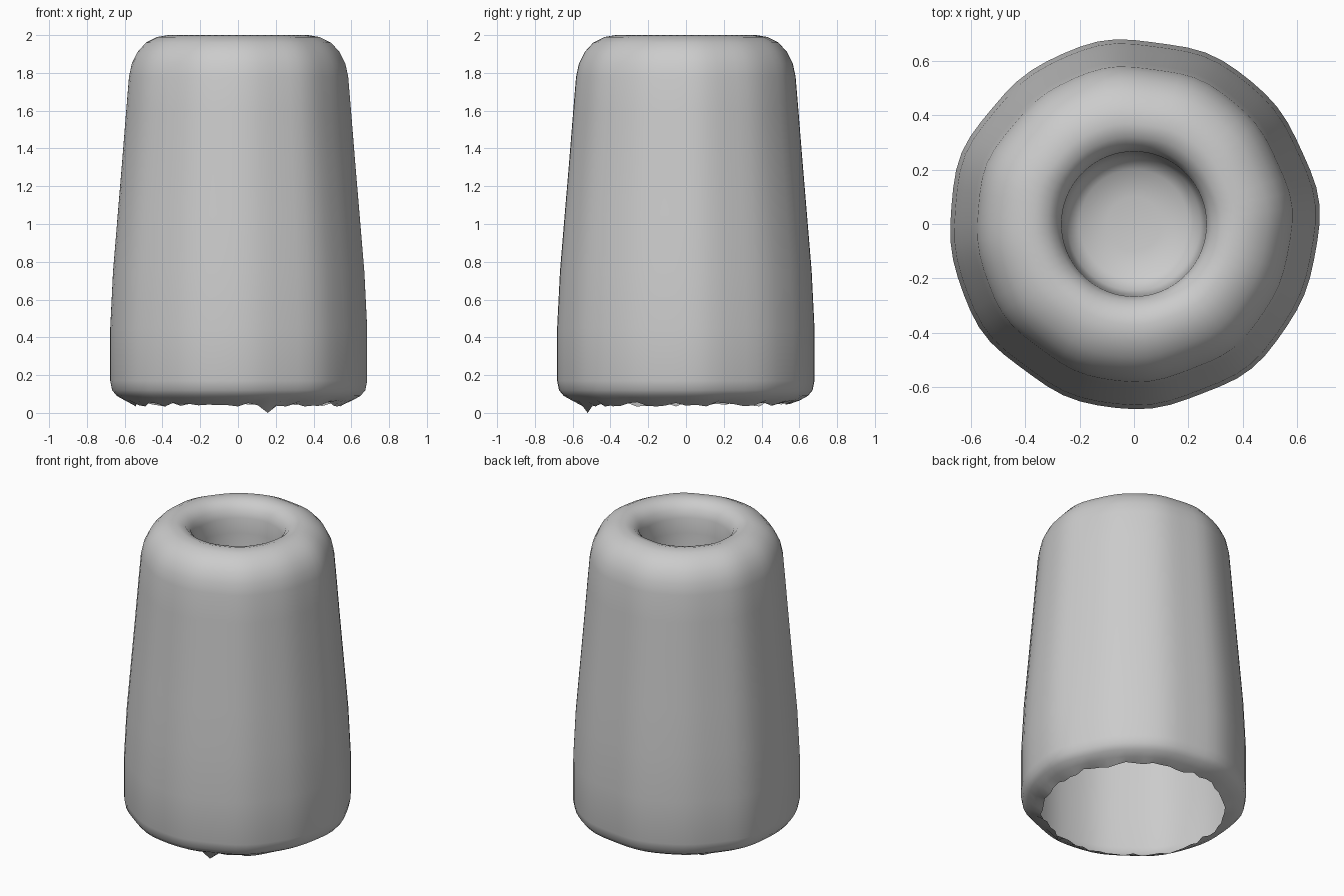
import bpy, bmesh, math, random

random.seed(4)
cube = bpy.data.objects.get("Cube")
if cube:
    bpy.data.objects.remove(cube, do_unlink=True)

# Single plain grey clay colour
grey = bpy.data.materials.new("plain grey")
grey.use_nodes = True
colour = (0.6, 0.6, 0.6, 1)
grey.diffuse_color = colour
grey.node_tree.nodes["Principled BSDF"].inputs["Base Color"].default_value = colour

SIDES = 64


def wobble(angle):
    """Slight hand-made unevenness around the wall."""
    return 1 + 0.006 * math.sin(7 * angle + 1) + 0.005 * math.sin(12 * angle)


def lathe(name, profile, ragged=False, cap=False):
    """Turn (radius, height) points into an open, slightly uneven shell."""
    bm = bmesh.new()
    rings = []
    for i, (r, z) in enumerate(profile):
        ring = []
        for s in range(SIDES):
            a = 2 * math.pi * s / SIDES
            k = wobble(a) if r > 0.3 else 1
            h = z
            if ragged and i == 0:
                h += random.uniform(-0.012, 0.012)
                k *= random.uniform(0.98, 1.02)
            ring.append(bm.verts.new((r * k * math.cos(a), r * k * math.sin(a), h)))
        rings.append(ring)
    for low, high in zip(rings, rings[1:]):
        for s in range(SIDES):
            t = (s + 1) % SIDES
            bm.faces.new((low[s], low[t], high[t], high[s]))
    if cap:
        bm.faces.new(rings[-1])
    # One torn tip hanging from the lower edge
    if ragged:
        tip = min(rings[0], key=lambda v: (v.co.x - 0.15) ** 2 + (v.co.y + 0.55) ** 2)
        tip.co.z = 0
    mesh = bpy.data.meshes.new(name)
    bm.to_mesh(mesh)
    bm.free()
    mesh.materials.append(grey)
    obj = bpy.data.objects.new(name, mesh)
    bpy.context.collection.objects.link(obj)
    for p in mesh.polygons:
        p.use_smooth = True
    return obj


# Hollow tapered body, rolled under at the base, with a rounded rim and blind hole
lathe("tapered_body", [
    (0.55, 0.045), (0.60, 0.065), (0.645, 0.09), (0.67, 0.12), (0.68, 0.17),
    (0.68, 0.45), (0.665, 0.75), (0.64, 1.05), (0.615, 1.35), (0.595, 1.6),
    (0.58, 1.78), (0.565, 1.85), (0.535, 1.91), (0.49, 1.96), (0.43, 1.99),
    (0.37, 2.0), (0.32, 1.985), (0.285, 1.95), (0.267, 1.9), (0.265, 1.8),
    (0.26, 1.65), (0.245, 1.57), (0.2, 1.53), (0.1, 1.51),
], ragged=True, cap=True)
